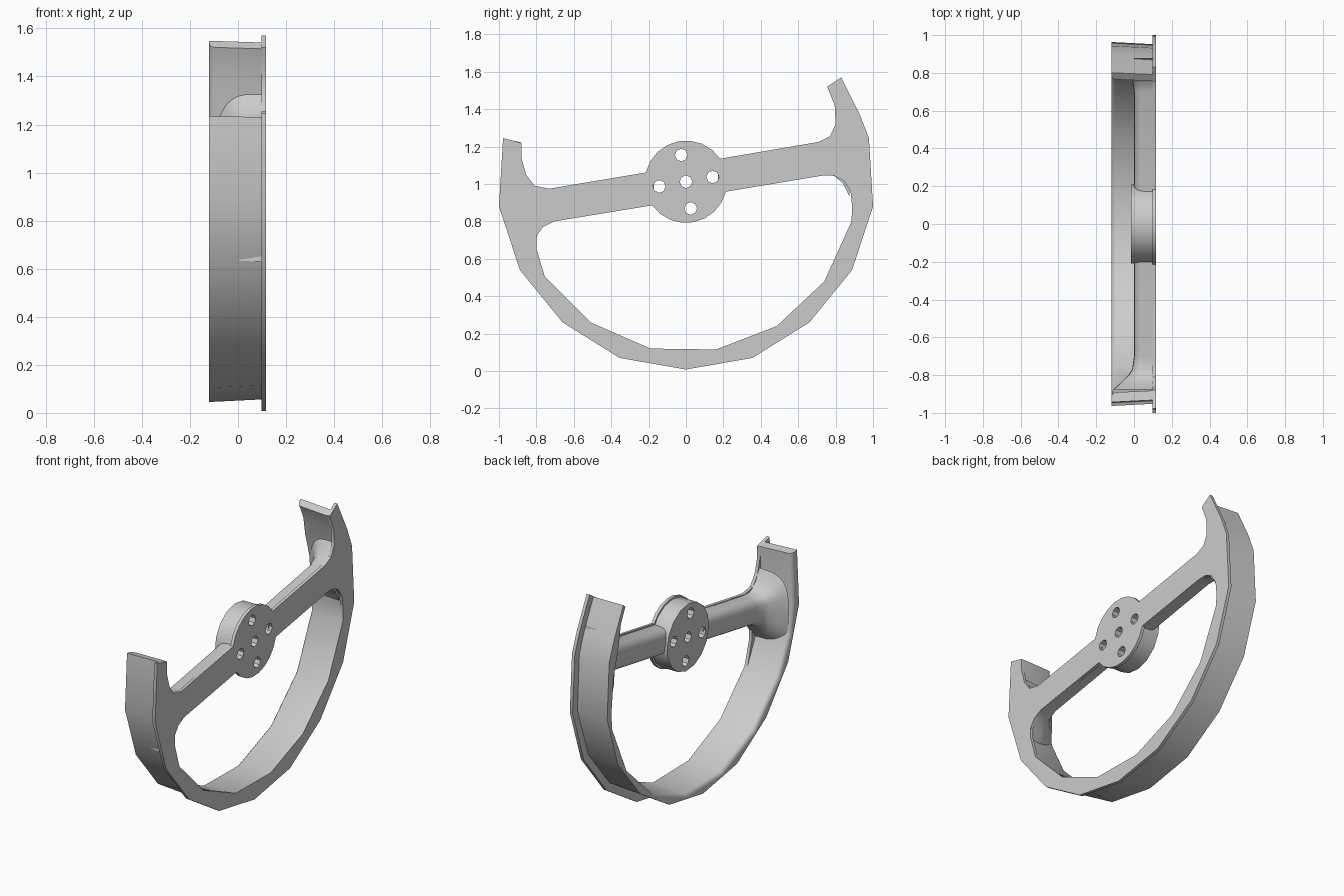
import bpy, bmesh, math
from math import sin, cos, pi, radians
from mathutils import Vector

cube = bpy.data.objects.get("Cube")
if cube:
    bpy.data.objects.remove(cube, do_unlink=True)

grey = bpy.data.materials.new("satin_grey")
grey.use_nodes = True
TONE = (0.6, 0.6, 0.6, 1)
grey.diffuse_color = TONE
grey.node_tree.nodes["Principled BSDF"].inputs["Base Color"].default_value = TONE

HUB = Vector((0, 1.012))
FRONT, JOIN, BACK = 0.117, 0.097, -0.12


def finish(name, bm, angle=40):
    bmesh.ops.recalc_face_normals(bm, faces=bm.faces)
    mesh = bpy.data.meshes.new(name)
    bm.to_mesh(mesh)
    bm.free()
    obj = bpy.data.objects.new(name, mesh)
    bpy.context.collection.objects.link(obj)
    mesh.materials.append(grey)
    bpy.ops.object.select_all(action='DESELECT')
    obj.select_set(True)
    bpy.context.view_layer.objects.active = obj
    bpy.ops.object.shade_smooth_by_angle(angle=radians(angle))
    return obj


def slab(loops, x0, x1):
    """Extrude side outlines (first is outer, the rest are holes) from x0 to x1."""
    bm = bmesh.new()
    edges = []
    for loop in loops:
        vs = [bm.verts.new((x0, y, z)) for y, z in loop]
        if len(loops) == 1:
            bm.faces.new(vs)
        else:
            edges += [bm.edges.new((a, b)) for a, b in zip(vs, vs[1:] + vs[:1])]
    if edges:
        bmesh.ops.triangle_fill(bm, edges=edges, use_beauty=True, normal=(1, 0, 0))
    out = bmesh.ops.extrude_face_region(bm, geom=bm.faces[:])
    moved = [g for g in out["geom"] if isinstance(g, bmesh.types.BMVert)]
    bmesh.ops.translate(bm, verts=moved, vec=(x1 - x0, 0, 0))
    bmesh.ops.recalc_face_normals(bm, faces=bm.faces)
    return bm


def arc(center, r, a0, a1, n):
    return [(center[0] + r * cos(radians(a0 + (a1 - a0) * i / n)),
             center[1] + r * sin(radians(a0 + (a1 - a0) * i / n))) for i in range(n + 1)]


# Rim outline, from the tall tip round the bottom to the short tip
half = [(1, .88), (.888, .54), (.66, .26), (.355, .07)]
rim_outer = ([(.83, 1.57), (.93, 1.37), (.978, 1.245)] + half + [(0, .008)]
             + [(-y, z) for y, z in reversed(half)] + [(-.978, 1.245)])
lower_inner = [(.885, .80), (.74, .48), (.485, .24), (.16, .115),
               (-.19, .12), (-.51, .26), (-.755, .505)]

# Bolt holes: one centre hole and four on a tilted cross
centers = [HUB] + [HUB + .145 * Vector((cos(a), sin(a)))
                   for a in (radians(10) + i * pi / 2 for i in range(4))]
holes = [arc(c, .034, 0, 315, 7) for c in centers]

# Front plate with its lower opening
upper_edge = ([(-.88, 1.22), (-.88, 1.14), (-.855, 1.05), (-.81, .99), (-.73, .975)]
              + arc(HUB, .22, 167, 34, 8)
              + [(.71, 1.225), (.77, 1.255), (.80, 1.32), (.795, 1.42), (.755, 1.52)])
opening = ([(.73, 1.045), (.79, 1.045), (.84, 1.02), (.88, .96), (.888, .88)]
           + lower_inner
           + [(-.80, .655), (-.80, .72), (-.765, .77), (-.705, .80)]
           + arc(HUB, .22, 215, 346, 8))
finish("front_plate", slab([rim_outer + upper_edge, opening] + holes, JOIN, FRONT), 30)

# Deep rim behind the plate, stepped in from the plate edge
middle = Vector((0, .95))
stepped = [Vector(p) + (middle - Vector(p)).normalized() * .048 for p in rim_outer]
rim_inner = ([(-.882, 1.222), (-.893, .9), (-.86, .72)] + lower_inner[::-1]
             + [(.893, .9), (.87, 1.12), (.82, 1.3), (.80, 1.42), (.757, 1.515)])
bm = slab([stepped + rim_inner], JOIN, BACK)
for v in bm.verts:
    if v.co.x < 0:
        v.co.y *= 1.012
        v.co.z = .95 + (v.co.z - .95) * 1.012
bm.normal_update()


def inner_back_edge(e):
    if any(v.co.x > 0 for v in e.verts):
        return False
    mid = (e.verts[0].co + e.verts[1].co) / 2
    inward = Vector((0, -mid.y, .95 - mid.z)).normalized()
    return any(f.normal.dot(inward) > .4 for f in e.link_faces)


bmesh.ops.bevel(bm, geom=[e for e in bm.edges if inner_back_edge(e)],
                offset=.025, segments=3, profile=.5, affect='EDGES')
finish("rim", bm)

# Spokes: rounded bars that flare and deepen into the rim
# (distance out, clockwise reach, other reach, back depth)
stations = [(.17, .086, .086, 0), (.70, .086, .086, 0), (.77, .092, .108, -.01),
            (.80, .11, .155, -.03), (.84, .155, .20, -.07), (.875, .23, .23, -.11)]
for side, label in ((-1, "right"), (1, "left")):
    bm = bmesh.new()
    rings = []
    for u, a, b, back in stations:
        ring = []
        for i in range(13):
            t = pi * i / 12
            c = cos(t)
            reach = (a if c > 0 else b) * math.copysign(abs(c) ** .6, c)
            x = JOIN - (JOIN - back) * max(sin(t), 0) ** .6
            ring.append(bm.verts.new((x, side * u, 1.01 + side * (.173 * u - reach))))
        rings.append(ring)
    for r0, r1 in zip(rings, rings[1:]):
        for i in range(13):
            j = (i + 1) % 13
            bm.faces.new((r0[i], r0[j], r1[j], r1[i]))
    bm.faces.new(rings[0])
    bm.faces.new(rings[-1])
    finish("rear_spoke" if side < 0 else "forward_spoke", bm, 50)

# Hub boss behind the plate
finish("hub", slab([arc(HUB, .21, 0, 345, 15)] + holes, JOIN, -.015))
